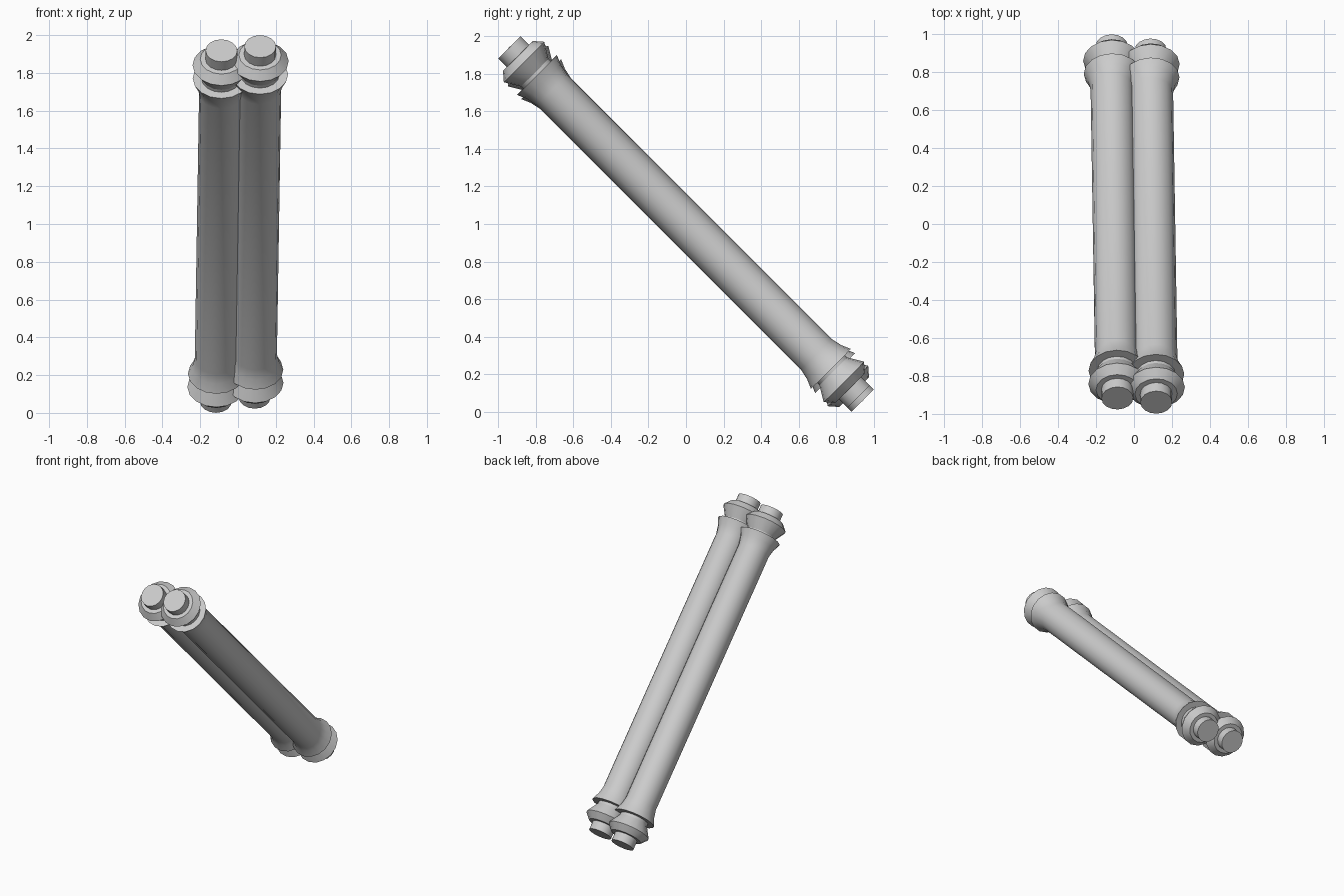
import bpy, bmesh, math
from mathutils import Vector

cube = bpy.data.objects.get("Cube")
if cube:
    bpy.data.objects.remove(cube, do_unlink=True)

# One grey for everything
grey = bpy.data.materials.new("plain grey")
grey.use_nodes = True
grey.diffuse_color = (0.6, 0.6, 0.6, 1)
grey.node_tree.nodes["Principled BSDF"].inputs["Base Color"].default_value = (0.6, 0.6, 0.6, 1)

SIDES = 16
HALF = 1.314                                  # half the length of one rod
AXIS = Vector((0.03, -1.86, 1.86)).normalized()   # from low back to high front
ROT = AXIS.to_track_quat('Z', 'Y')


def lathe(name, profile, centre):
    """Revolve (radius, height) points around the rod axis and cap the ends."""
    bm = bmesh.new()
    rings = []
    for r, h in profile:
        rings.append([bm.verts.new((r * math.cos(a), r * math.sin(a), h))
                      for a in (2 * math.pi * i / SIDES for i in range(SIDES))])
    for low, high in zip(rings, rings[1:]):
        for i in range(SIDES):
            j = (i + 1) % SIDES
            bm.faces.new((low[i], low[j], high[j], high[i]))
    bm.faces.new(rings[0])
    bm.faces.new(rings[-1])
    bmesh.ops.recalc_face_normals(bm, faces=bm.faces)
    mesh = bpy.data.meshes.new(name)
    bm.to_mesh(mesh)
    bm.free()
    mesh.materials.append(grey)
    obj = bpy.data.objects.new(name, mesh)
    bpy.context.collection.objects.link(obj)
    obj.location = centre
    obj.rotation_mode = 'QUATERNION'
    obj.rotation_quaternion = ROT
    bpy.ops.object.select_all(action='DESELECT')
    obj.select_set(True)
    bpy.context.view_layer.objects.active = obj
    bpy.ops.object.shade_smooth_by_angle(angle=math.radians(30))


# Radius and distance from the rod end
flare = [(0.15, 0.208), (0.128, 0.26), (0.115, 0.32)]
fitting = [(0.084, 0.0), (0.084, 0.064), (0.112, 0.064), (0.152, 0.11),
           (0.104, 0.19), (0.104, 0.215)]

for side, centre in (("left", Vector((0.1025, -0.011, 1.011))),
                     ("right", Vector((-0.1025, 0.011, 0.989)))):
    # Long tube, flared at both ends
    lower = [(r, d - HALF) for r, d in flare]
    upper = [(r, HALF - d) for r, d in reversed(flare)]
    lathe(side + "_tube", lower + upper, centre)
    # End fittings: neck, double-cone collar and end cap
    for end, sign in (("top", 1), ("bottom", -1)):
        lathe(f"{side}_{end}_fitting",
              [(r, sign * (HALF - d)) for r, d in fitting], centre)
